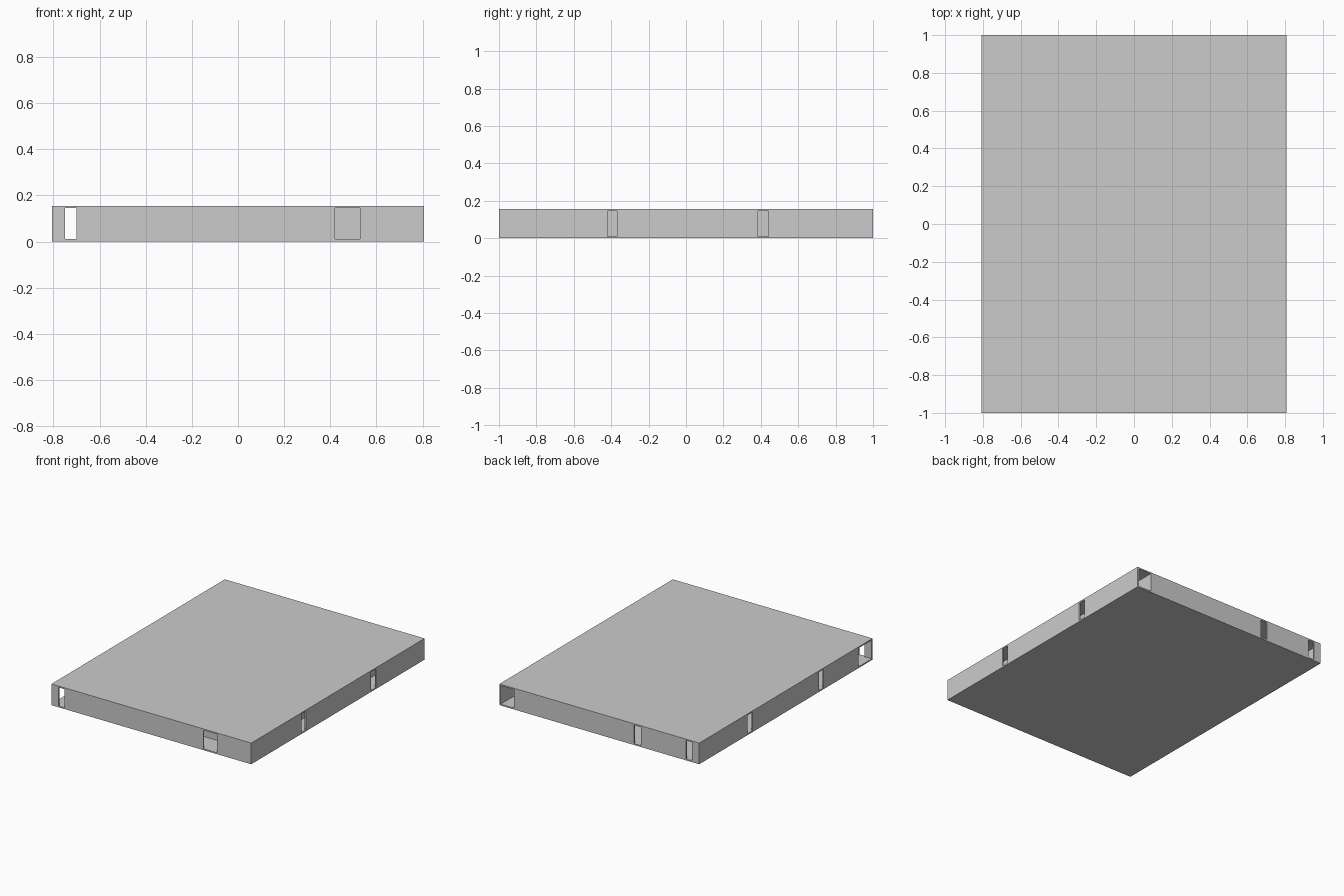
import bpy

if "Cube" in bpy.data.objects:
    bpy.data.objects.remove(bpy.data.objects["Cube"])

X, Y, H, T = 0.807, 1.0, 0.155, 0.01
Z0, Z1 = T, H - T


def box(name, x0, x1, y0, y1, z0=Z0, z1=Z1):
    bpy.ops.mesh.primitive_cube_add(size=1, location=((x0 + x1) / 2, (y0 + y1) / 2, (z0 + z1) / 2))
    ob = bpy.context.object
    ob.name = name
    ob.scale = (x1 - x0, y1 - y0, z1 - z0)
    bpy.ops.object.transform_apply(location=False, rotation=False, scale=True)
    return ob


def cut(target, *size):
    cutter = box("cutter", *size)
    cutter.hide_render = True
    mod = target.modifiers.new("cut", 'BOOLEAN')
    mod.operation, mod.solver, mod.object = 'DIFFERENCE', 'EXACT', cutter
    bpy.context.view_layer.objects.active = target
    bpy.ops.object.modifier_apply(modifier=mod.name)
    bpy.data.objects.remove(cutter, do_unlink=True)


# Hollow outer shell: floor, roof and thin outer walls
shell = box("building_shell", -X, X, -Y, Y, 0, H)
cut(shell, -X + T, X - T, -Y + T, Y - T)

# Front and back doorways
E = 0.005
for a, b in [(-0.75, -0.70), (0.42, 0.53)]:
    cut(shell, a, b, -Y - T, -Y + T + E)
for a, b in [(-0.75, -0.70), (-0.335, -0.28), (0.69, X - T)]:
    cut(shell, a, b, Y - T - E, Y + T)

# Side doorways
for a, b in [(-0.42, -0.37), (0.385, 0.44)]:
    cut(shell, X - T - E, X + T, a, b)
for a, b in [(-Y + T, -0.84), (-0.435, -0.38), (0.385, 0.44)]:
    cut(shell, -X - T, -X + T + E, a, b)

# Inner corridor walls, with a doorway lined up with the front and back ones
front_wall = box("front_corridor_wall", -X + T, 0.69, -0.84, -0.83)
cut(front_wall, -0.75, -0.70, -0.86, -0.81, 0, H)
box("right_corridor_wall", 0.68, 0.69, -0.83, Y - T)
